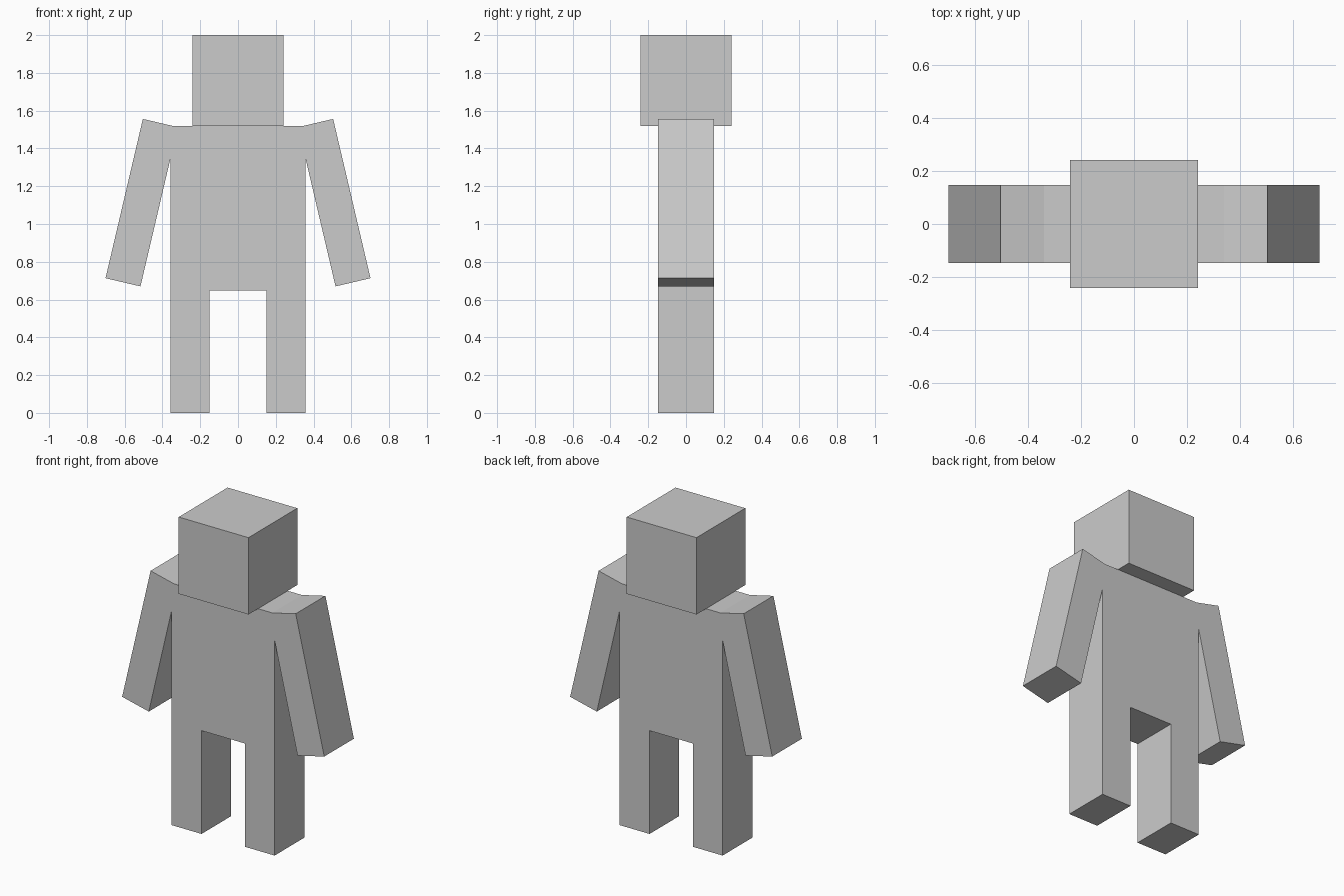
import bpy
from math import radians

if "Cube" in bpy.data.objects:
    bpy.data.objects.remove(bpy.data.objects["Cube"])


def box(name, center, size, tilt=0.0):
    """Box with baked size, tilted about the front-back axis."""
    bpy.ops.mesh.primitive_cube_add(size=1, location=center)
    ob = bpy.context.object
    ob.name = name
    ob.scale = size
    bpy.ops.object.transform_apply(location=False, rotation=False, scale=True)
    ob.rotation_euler.y = radians(tilt)
    return ob


DEPTH = 0.294
HIP, NECK, TOP = 0.648, 1.518, 2.0

# Head and torso
box("head", (0, 0, (NECK + TOP) / 2), (0.484, 0.484, TOP - NECK))
box("torso", (0, 0, (HIP + NECK) / 2), (0.714, DEPTH, NECK - HIP))

# Arms spread outwards, legs straight down
for side, label in ((1, "right"), (-1, "left")):
    box(label + "_arm", (side * 0.51, 0, 1.113), (0.19, DEPTH, 0.866), -13.2 * side)
    box(label + "_leg", (side * 0.2535, 0, HIP / 2), (0.207, DEPTH, HIP))
